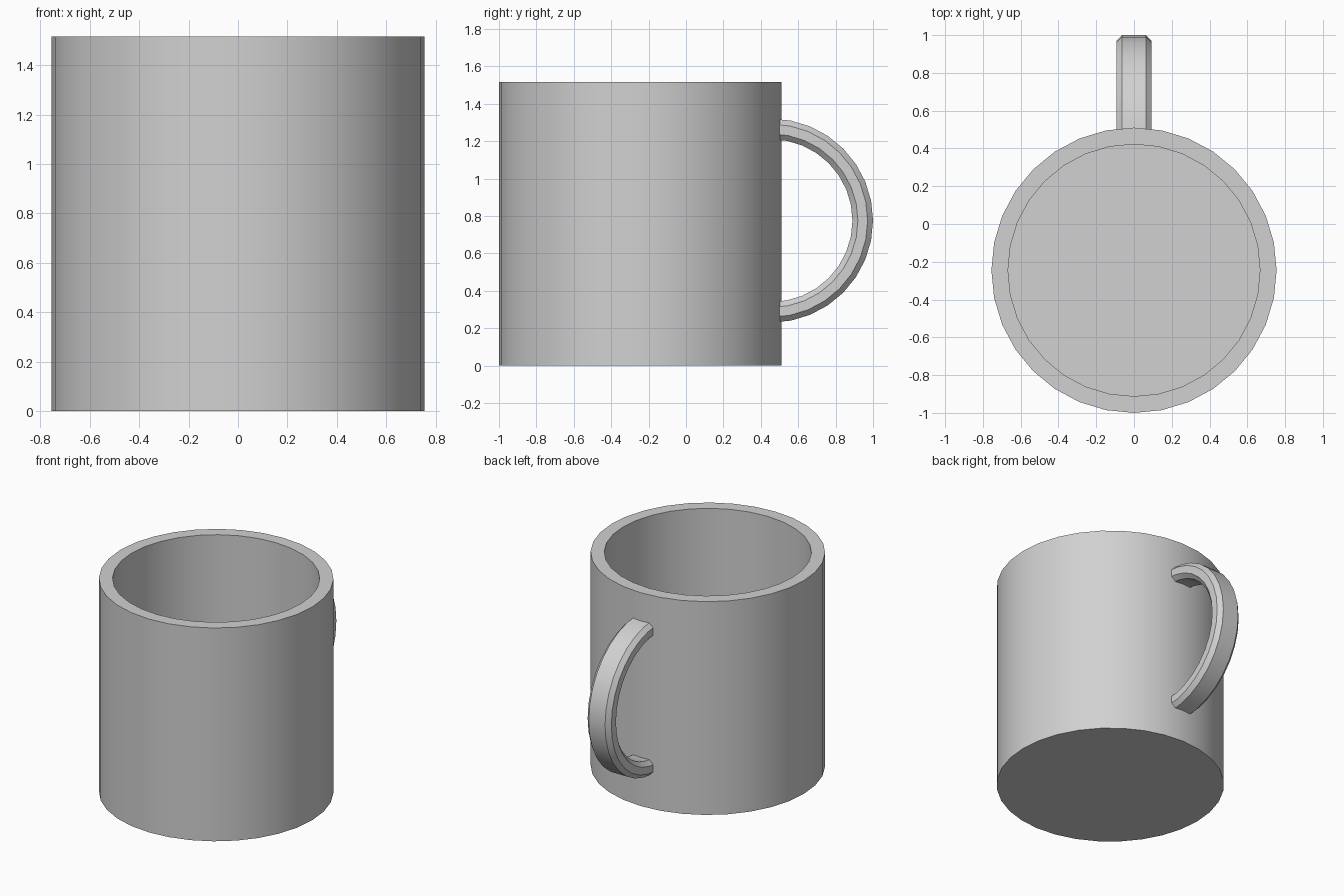
import bpy, bmesh, math
from mathutils import Vector

cube = bpy.data.objects.get("Cube")
if cube:
    bpy.data.objects.remove(cube, do_unlink=True)

SIDES = 32
MUG_Y = -0.245
RADIUS, INNER, HEIGHT, FLOOR = 0.755, 0.667, 1.515, 0.09

grey = bpy.data.materials.new("light_grey")
grey.use_nodes = True
grey.diffuse_color = (0.64, 0.64, 0.64, 1)
grey.node_tree.nodes["Principled BSDF"].inputs["Base Color"].default_value = grey.diffuse_color


def finish(bm, name, location):
    """Turn a bmesh into a smooth object that keeps its sharp edges."""
    bmesh.ops.recalc_face_normals(bm, faces=bm.faces)
    mesh = bpy.data.meshes.new(name)
    bm.to_mesh(mesh)
    bm.free()
    obj = bpy.data.objects.new(name, mesh)
    obj.location = location
    bpy.context.collection.objects.link(obj)
    mesh.materials.append(grey)
    bpy.ops.object.select_all(action='DESELECT')
    obj.select_set(True)
    bpy.context.view_layer.objects.active = obj
    bpy.ops.object.shade_smooth_by_angle(angle=math.radians(30))
    return obj


def bridge(bm, a, b):
    for i in range(len(a)):
        j = (i + 1) % len(a)
        bm.faces.new((a[i], a[j], b[j], b[i]))


# Mug body: outer wall, rim, inner wall and floor as stacked rings
bm = bmesh.new()
rings = []
for r, z in ((RADIUS, 0), (RADIUS, HEIGHT), (INNER, HEIGHT), (INNER, FLOOR)):
    angles = [math.tau * i / SIDES for i in range(SIDES)]
    rings.append([bm.verts.new((r * math.cos(t), r * math.sin(t), z)) for t in angles])
for lower, upper in zip(rings, rings[1:]):
    bridge(bm, lower, upper)
bm.faces.new(rings[0])
bm.faces.new(rings[-1])
finish(bm, "mug_body", (0, MUG_Y, 0))

# Handle: bevelled rectangle swept along a half circle, ends set in the wall
MID, HALF_W, HALF_T, BEVEL = 0.49, 0.093, 0.055, 0.029
quarter = [(HALF_W, HALF_T - BEVEL), (HALF_W - BEVEL, HALF_T)]
section = quarter + [(-x, t) for x, t in reversed(quarter)]
section += [(-x, -t) for x, t in section]

bm = bmesh.new()
rings = []
for i in range(SIDES // 2 + 1):
    a = math.pi * (i / (SIDES // 2) - 0.5)
    out = Vector((0, math.cos(a), math.sin(a)))
    rings.append([bm.verts.new(out * (MID + t) + Vector((x, 0, 0))) for x, t in section])
for first, second in zip(rings, rings[1:]):
    bridge(bm, first, second)
bm.faces.new(rings[0])
bm.faces.new(rings[-1])
finish(bm, "handle", (0, 0.455, 0.775))
